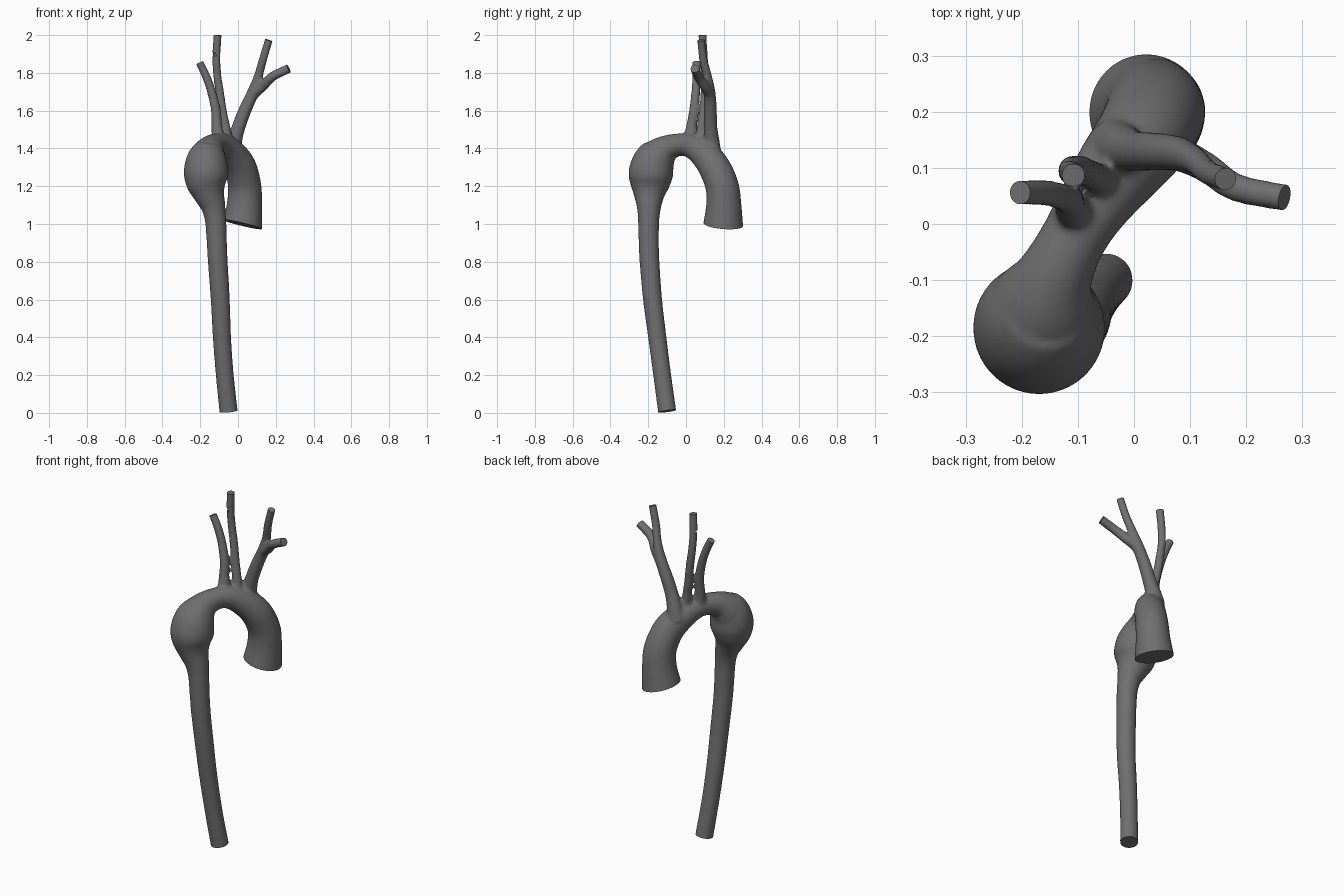
import bpy, bmesh, math
from mathutils import Vector

if "Cube" in bpy.data.objects:
    bpy.data.objects.remove(bpy.data.objects["Cube"])

SIDES, STEPS, EXT = 32, 8, 0.04
bm = bmesh.new()
cuts = []  # (end point, outward normal, radius)


def catmull(a, b, c, d, t):
    return 0.5 * (2*b + (c - a)*t + (2*a - 5*b + 4*c - d)*t*t + (3*b - a - 3*c + d)*t**3)


def tube(pts, trim_start=None, trim_end=False, grow=0.0015):
    """Closed tube through (x, y, z, radius) points; trimmed ends are over-long and cut later."""
    pts = [Vector(p) for p in pts]
    if trim_start:
        d = (pts[0].xyz - pts[1].xyz).normalized()
        cuts.append((pts[0].xyz, Vector(trim_start).normalized(), pts[0].w))
        pts.insert(0, Vector((*(pts[0].xyz + d*EXT*1.3), pts[0].w + 0.004)))
    if trim_end:
        d = (pts[-1].xyz - pts[-2].xyz).normalized()
        cuts.append((pts[-1].xyz, d, pts[-1].w))
        pts.append(Vector((*(pts[-1].xyz + d*EXT), pts[-1].w)))
    q = [2*pts[0] - pts[1]] + pts + [2*pts[-1] - pts[-2]]
    path = [catmull(*q[i:i+4], s/STEPS) for i in range(len(pts)-1) for s in range(STEPS)] + [pts[-1]]
    rings, side = [], Vector((1, 0.3, 0))
    for i, p in enumerate(path):
        t = (path[min(i+1, len(path)-1)].xyz - path[max(i-1, 0)].xyz).normalized()
        side = (side - t*side.dot(t)).normalized()
        up = t.cross(side)
        rings.append([bm.verts.new(p.xyz + (p.w + grow)*(side*math.cos(a) + up*math.sin(a)))
                      for a in (2*math.pi*k/SIDES for k in range(SIDES))])
    for r, s in zip(rings, rings[1:]):
        for k in range(SIDES):
            m = (k+1) % SIDES
            bm.faces.new((r[k], r[m], s[m], s[k]))
    bm.faces.new(rings[0][::-1])
    bm.faces.new(rings[-1])


# root and arch, ending inside the bulge
tube([(.022, .197, .998, .104), (.034, .2, 1.1, .092), (.035, .191, 1.2, .087), (.013, .15, 1.3, .083),
      (-.03, .095, 1.37, .075), (-.075, .03, 1.412, .063), (-.11, -.03, 1.42, .058),
      (-.14, -.09, 1.405, .067), (-.157, -.135, 1.37, .091), (-.165, -.165, 1.325, .098)],
     trim_start=(-.24, -.08, -1))
# bulge and long descending part
tube([(-.155, -.148, 1.405, .076), (-.163, -.163, 1.36, .1), (-.168, -.178, 1.31, .113),
      (-.169, -.187, 1.26, .116), (-.166, -.191, 1.21, .104), (-.152, -.195, 1.155, .081),
      (-.133, -.196, 1.1, .065), (-.123, -.197, 1.05, .057), (-.117, -.198, 1.0, .054),
      (-.112, -.197, .9, .052), (-.107, -.193, .8, .051), (-.094, -.177, .6, .049), (-.085, -.152, .4, .047),
      (-.07, -.126, .2, .046), (-.05, -.1, .009, .047)], trim_end=True)
# outer branch
tube([(-.098, .018, 1.40, .045), (-.105, .022, 1.46, .032), (-.112, .03, 1.52, .025), (-.117, .042, 1.6, .022),
      (-.14, .052, 1.7, .02), (-.168, .056, 1.78, .019), (-.203, .056, 1.855, .018)], trim_end=True, grow=.004)
# middle branch
tube([(-.05, .072, 1.39, .042), (-.058, .077, 1.45, .028), (-.068, .084, 1.52, .022), (-.083, .093, 1.6, .02),
      (-.097, .1, 1.7, .019), (-.111, .1, 1.8, .018), (-.114, .093, 1.9, .018), (-.108, .087, 2.0, .018)],
     trim_end=True, grow=.004)
# forked trunk and its two branches
trunk = [(-.035, .136, 1.37, .05), (-.02, .135, 1.44, .039), (.002, .13, 1.51, .033), (.036, .129, 1.6, .031)]
tube(trunk + [(.076, .126, 1.69, .028), (.107, .114, 1.78, .021), (.132, .092, 1.87, .019),
              (.163, .08, 1.973, .018)], trim_end=True, grow=.0035)
tube(trunk + [(.08, .124, 1.685, .027), (.13, .1, 1.728, .024), (.182, .065, 1.78, .022),
              (.268, .047, 1.823, .021)], trim_end=True, grow=.0035)

# fuse everything into one smooth skin
mesh = bpy.data.meshes.new("vessel")
bm.to_mesh(mesh)
bm.free()
vessel = bpy.data.objects.new("branching_vessel", mesh)
bpy.context.collection.objects.link(vessel)
bpy.context.view_layer.objects.active = vessel
vessel.select_set(True)
rm = vessel.modifiers.new("fuse", 'REMESH')
rm.mode, rm.voxel_size = 'VOXEL', 0.007
sm = vessel.modifiers.new("soften", 'SMOOTH')
sm.factor, sm.iterations = 0.5, 14
for m in ("fuse", "soften"):
    bpy.ops.object.modifier_apply(modifier=m)

# flat cut ends
bm = bmesh.new()
bm.from_mesh(vessel.data)
bmesh.ops.remove_doubles(bm, verts=bm.verts, dist=0.0015)
for p, n, r in cuts:
    faces = [f for f in bm.faces if (f.calc_center_median() - p).length < r + EXT*1.8]
    geom = list({e for f in faces for e in f.edges}) + list({v for f in faces for v in f.verts}) + faces
    res = bmesh.ops.bisect_plane(bm, geom=geom, plane_co=p, plane_no=n, clear_outer=True)
    edges = [g for g in res["geom_cut"] if isinstance(g, bmesh.types.BMEdge)]
    bmesh.ops.holes_fill(bm, edges=edges, sides=0)
bmesh.ops.recalc_face_normals(bm, faces=bm.faces)
bm.to_mesh(vessel.data)
bm.free()
bpy.ops.object.shade_smooth_by_angle(angle=math.radians(55))

# dark grey surface
mat = bpy.data.materials.new("dark_grey")
mat.diffuse_color = (.16, .16, .16, 1)
mat.use_nodes = True
mat.node_tree.nodes["Principled BSDF"].inputs["Base Color"].default_value = mat.diffuse_color
vessel.data.materials.clear()
vessel.data.materials.append(mat)
for poly in vessel.data.polygons:
    poly.material_index = 0
